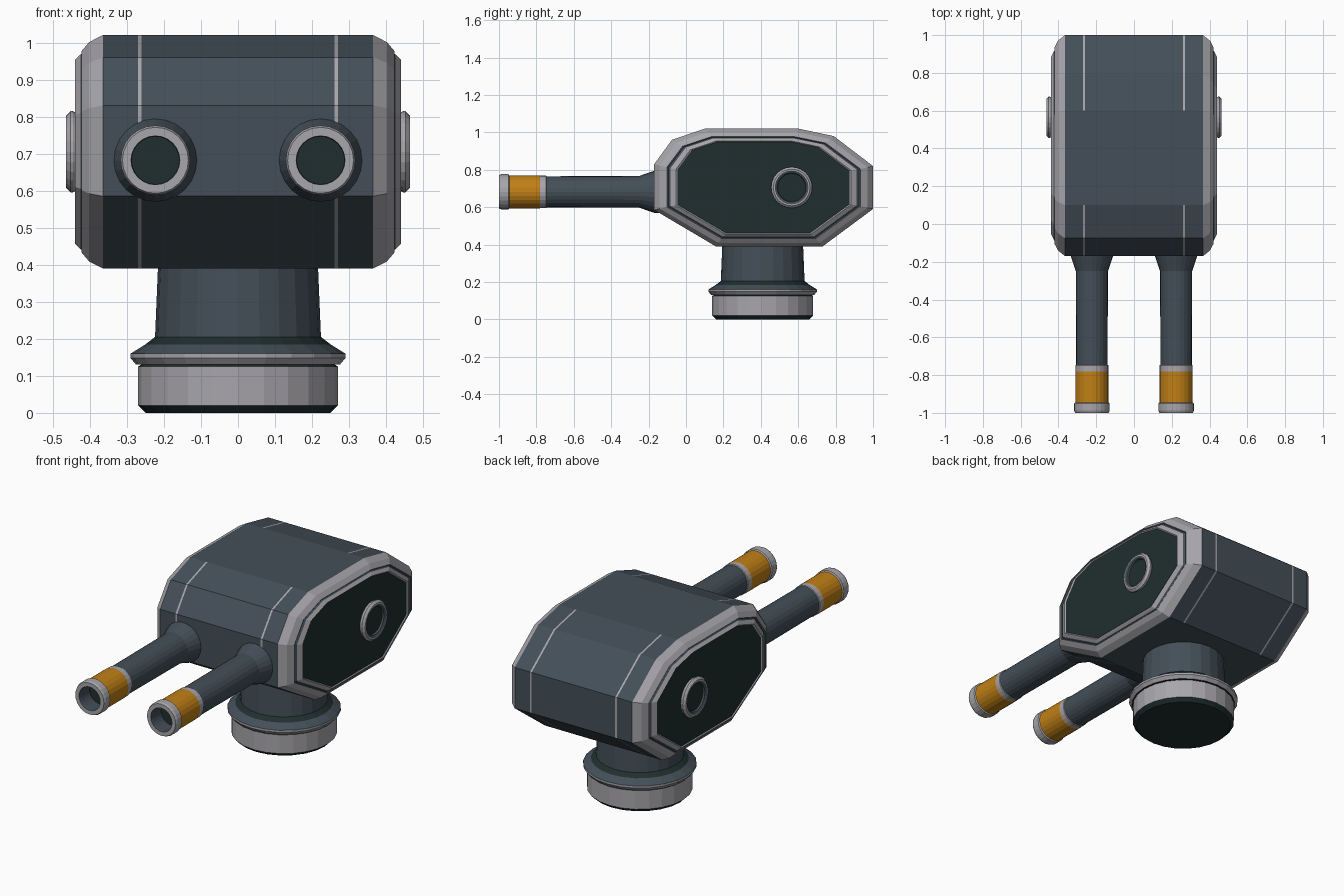
import bpy, bmesh, math
from mathutils import Matrix, Vector

if "Cube" in bpy.data.objects:
    bpy.data.objects.remove(bpy.data.objects["Cube"], do_unlink=True)


def material(name, rgb):
    m = bpy.data.materials.new(name)
    m.use_nodes = True
    m.diffuse_color = (*rgb, 1)
    m.node_tree.nodes["Principled BSDF"].inputs["Base Color"].default_value = (*rgb, 1)
    return m


MATS = [material("blue_grey_steel", (.057, .078, .098)),
        material("light_grey_metal", (.39, .38, .405)),
        material("dark_green_black", (.014, .028, .027)),
        material("orange_band", (.53, .215, .008))]
STEEL, LIGHT, DARK, ORANGE = range(4)


def loft(name, rings, mats, caps, rule=None):
    """Skin closed rings of points; mats colours the bands, caps the two ends."""
    bm = bmesh.new()
    loops = [[bm.verts.new(p) for p in ring] for ring in rings]
    n = len(loops[0])
    for a, b, mat in zip(loops, loops[1:], mats):
        for i in range(n):
            j = (i + 1) % n
            bm.faces.new((a[i], a[j], b[j], b[i])).material_index = mat
    for loop, mat in zip((loops[0], loops[-1]), caps):
        bm.faces.new(loop).material_index = mat
    bmesh.ops.recalc_face_normals(bm, faces=bm.faces)
    if rule:
        bm.normal_update()
        for f in bm.faces:
            rule(f)
    mesh = bpy.data.meshes.new(name)
    bm.to_mesh(mesh)
    bm.free()
    for m in MATS:
        mesh.materials.append(m)
    obj = bpy.data.objects.new(name, mesh)
    bpy.context.collection.objects.link(obj)
    return obj


def turned(name, centre, axis, profile, caps, sides=24):
    """Lathe (radius, height, band colour) points along an axis."""
    turn = Vector((0, 0, 1)).rotation_difference(Vector(axis)).to_matrix().to_4x4()
    place = Matrix.Translation(centre) @ turn
    angles = [2 * math.pi * i / sides for i in range(sides)]
    rings = [[place @ Vector((r * math.cos(a), r * math.sin(a), h)) for a in angles]
             for r, h, _ in profile]
    return loft(name, rings, [p[2] for p in profile[1:]], caps)


# Housing: one side outline, scaled in steps towards both ends
outline = [(-.17, .83), (-.17, .585), (.16, .39), (.73, .39), (1, .59),
           (1, .82), (.79, .98), (.60, 1.02), (.10, 1.02), (-.075, .96)]
CY, CZ = .415, .705


def section(x, sy, sz):
    return [(x, CY + (y - CY) * sy, CZ + (z - CZ) * sz) for y, z in outline]


# Stations: x, y scale, z scale, colour of the band leading to the station
half = [(.26, 1, 1, STEEL), (.27, 1, 1, LIGHT), (.365, 1, 1, STEEL),
        (.402, .95, .94, LIGHT), (.422, .885, .865, LIGHT),
        (.418, .87, .85, STEEL), (.425, .85, .835, STEEL),
        (.44, .80, .79, LIGHT), (.435, .785, .775, LIGHT)]
stations = [(-x, sy, sz) for x, sy, sz, _ in reversed(half)] + [s[:3] for s in half]
bands = [s[3] for s in reversed(half[1:])] + [s[3] for s in half]


def hide_seam_on_flats(f):
    # The pale seam is only on the sloped and upright faces
    if abs(f.normal.z) > .99 and abs(f.calc_center_median().x) < .3:
        f.material_index = STEEL


loft("housing", [section(*s) for s in stations], bands, (DARK, DARK), hide_seam_on_flats)

# Pedestal: foot, flange and tapered neck
turned("pedestal", (0, .41, 0), (0, 0, 1),
       [(.25, 0, DARK), (.27, .02, DARK), (.27, .125, LIGHT), (.262, .13, DARK),
        (.275, .13, DARK), (.29, .148, LIGHT), (.29, .16, LIGHT), (.25, .185, STEEL),
        (.224, .205, DARK), (.215, .42, STEEL)], (DARK, STEEL))

for side, sx in (("left", 1), ("right", -1)):
    # Barrel with flared root, orange band and hollow muzzle
    turned(side + "_barrel", (sx * .223, 0, .682), (0, -1, 0),
           [(.112, .10, STEEL), (.112, .17, STEEL), (.085, .25, STEEL), (.083, .745, STEEL),
            (.087, .748, LIGHT), (.087, .78, LIGHT), (.088, .782, ORANGE),
            (.088, .945, ORANGE), (.094, .95, LIGHT), (.094, .988, LIGHT),
            (.089, 1, LIGHT), (.066, 1, LIGHT), (.064, .985, STEEL), (.064, .91, STEEL)],
           (STEEL, DARK))

    # Round boss on the side panel
    turned(side + "_boss", (sx * .43, .565, .705), (sx, 0, 0),
           [(.1, 0, LIGHT), (.11, .016, LIGHT), (.11, .022, LIGHT), (.098, .034, LIGHT),
            (.09, .034, LIGHT), (.078, .028, STEEL), (.075, .018, STEEL)],
           (DARK, DARK))
